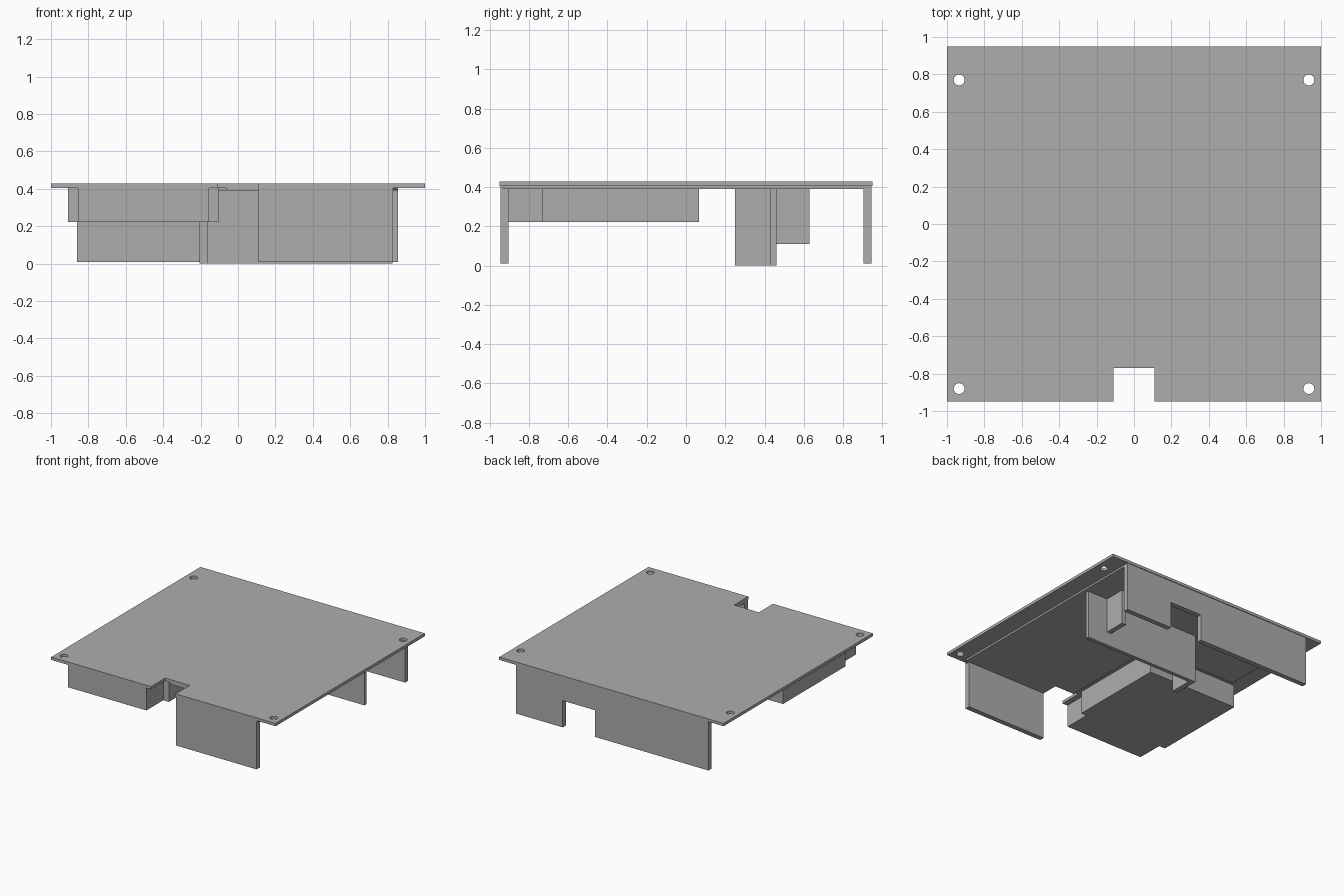
import bpy
import bmesh
from mathutils import Vector

if "Cube" in bpy.data.objects:
    bpy.data.objects.remove(bpy.data.objects["Cube"], do_unlink=True)

grey = bpy.data.materials.new("plain_grey")
grey.use_nodes = True
colour = (0.42, 0.42, 0.42, 1)
grey.diffuse_color = colour
grey.node_tree.nodes["Principled BSDF"].inputs["Base Color"].default_value = colour

TOP, UNDER, LINER = 0.428, 0.405, 0.39


def add_object(name, bm):
    bmesh.ops.recalc_face_normals(bm, faces=bm.faces)
    mesh = bpy.data.meshes.new(name)
    bm.to_mesh(mesh)
    bm.free()
    mesh.materials.append(grey)
    obj = bpy.data.objects.new(name, mesh)
    bpy.context.collection.objects.link(obj)
    return obj


def prism(name, outline, low, high, axis="z"):
    """Extrude a flat outline along z, or an x-z outline along y."""
    bm = bmesh.new()
    place = (lambda a, b: (a, b, low)) if axis == "z" else (lambda a, b: (a, low, b))
    face = bm.faces.new([bm.verts.new(place(a, b)) for a, b in outline])
    moved = bmesh.ops.extrude_face_region(bm, geom=[face])["geom"]
    offset = Vector((0, 0, high - low) if axis == "z" else (0, high - low, 0))
    bmesh.ops.translate(bm, vec=offset,
                        verts=[v for v in moved if isinstance(v, bmesh.types.BMVert)])
    return add_object(name, bm)


def box(name, x0, x1, y0, y1, z0, z1):
    return prism(name, [(x0, y0), (x1, y0), (x1, y1), (x0, y1)], z0, z1)


# Lid plate with a cable notch at the front
lid = prism("lid_plate", [(-1, -0.95), (-0.11, -0.95), (-0.11, -0.77), (0.11, -0.77),
                          (0.11, -0.95), (1, -0.95), (1, 0.95), (-1, 0.95)], UNDER, TOP)

# Four screw holes
bm = bmesh.new()
for x in (-0.935, 0.935):
    for y in (-0.88, 0.77):
        made = bmesh.ops.create_cone(bm, cap_ends=True, segments=24,
                                     radius1=0.029, radius2=0.029, depth=0.2)
        bmesh.ops.translate(bm, verts=made["verts"], vec=(x, y, TOP))
cutter = add_object("screw_hole_cutter", bm)
cutter.hide_render = True
cutter.hide_viewport = True
cut = lid.modifiers.new("screw_holes", "BOOLEAN")
cut.operation = "DIFFERENCE"
cut.solver = "EXACT"
cut.object = cutter

# Thin liner under the lid, cut away around the hanging block
prism("lid_liner", [(-0.86, 0.945), (-0.86, 0.105), (-0.065, 0.105), (-0.065, -0.77),
                    (0.11, -0.77), (0.11, -0.945), (0.83, -0.945), (0.855, -0.905),
                    (0.855, 0.945)], LINER, UNDER)

# Shallow block with a narrower front end
prism("hanging_block", [(-0.855, -0.945), (-0.155, -0.945), (-0.155, -0.73),
                        (-0.105, -0.73), (-0.105, 0.065), (-0.91, 0.065),
                        (-0.91, -0.73), (-0.855, -0.73)], 0.222, UNDER)

# Outer walls; the rear one has an opening in its lower edge
box("front_wall", 0.11, 0.828, -0.945, -0.905, 0.01, LINER)
prism("rear_wall", [(-0.862, 0.01), (0.15, 0.01), (0.15, 0.225), (0.437, 0.225),
                    (0.437, 0.01), (0.855, 0.01), (0.855, LINER), (-0.862, LINER)],
      0.905, 0.945, axis="y")

# Angled inner partition and its stiffening rib
prism("inner_partition", [(0.825, 0.46), (-0.205, 0.46), (-0.205, 0.25), (-0.163, 0.25),
                          (-0.163, 0.43), (0.825, 0.43)], 0, LINER)
box("partition_rib", 0.605, 0.645, 0.46, 0.63, 0.11, LINER)
